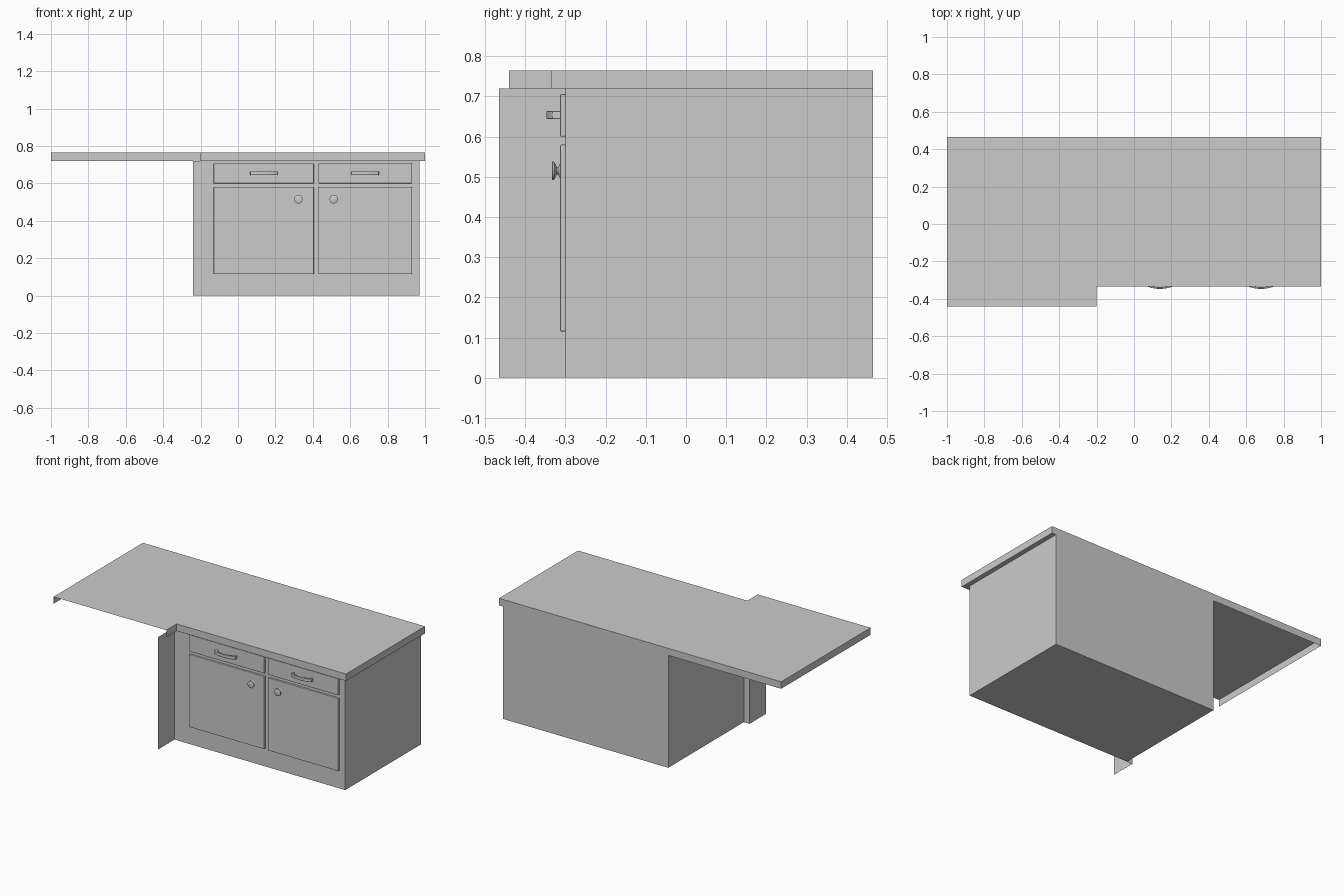
import bpy, bmesh, math

if "Cube" in bpy.data.objects:
    bpy.data.objects.remove(bpy.data.objects["Cube"])


def mesh_object(name, verts, faces, recalc=True):
    me = bpy.data.meshes.new(name)
    me.from_pydata(verts, [], faces)
    ob = bpy.data.objects.new(name, me)
    bpy.context.collection.objects.link(ob)
    if recalc:
        bm = bmesh.new()
        bm.from_mesh(me)
        bmesh.ops.recalc_face_normals(bm, faces=bm.faces)
        bm.to_mesh(me)
        bm.free()
    return ob


SIDES = {"bottom": (0, 3, 2, 1), "top": (4, 5, 6, 7), "front": (0, 1, 5, 4),
         "right": (1, 2, 6, 5), "back": (2, 3, 7, 6), "left": (3, 0, 4, 7)}


def box(name, x0, x1, y0, y1, z0, z1, skip=(), bevel=0):
    verts = [(x, y, z) for z in (z0, z1)
             for x, y in ((x0, y0), (x1, y0), (x1, y1), (x0, y1))]
    ob = mesh_object(name, verts, [f for k, f in SIDES.items() if k not in skip], False)
    if bevel:
        m = ob.modifiers.new("bevel", 'BEVEL')
        m.width = bevel
        m.segments = 2
    return ob


def smooth(ob):
    bpy.ops.object.select_all(action='DESELECT')
    ob.select_set(True)
    bpy.context.view_layer.objects.active = ob
    bpy.ops.object.shade_smooth_by_angle(angle=math.radians(35))


def knob(name, cx, cz):
    # profile of (radius, y) turned around the y axis
    prof = [(0.021, -0.312), (0.015, -0.315), (0.009, -0.319), (0.010, -0.322),
            (0.018, -0.326), (0.023, -0.329), (0.023, -0.332), (0.019, -0.334)]
    n = 24
    verts = [(cx + r * math.cos(2 * math.pi * i / n), y, cz + r * math.sin(2 * math.pi * i / n))
             for r, y in prof for i in range(n)]
    faces = [(j * n + i, j * n + (i + 1) % n, (j + 1) * n + (i + 1) % n, (j + 1) * n + i)
             for j in range(len(prof) - 1) for i in range(n)]
    faces += [tuple(range(n)), tuple(range((len(prof) - 1) * n, len(prof) * n))]
    smooth(mesh_object(name, verts, faces))


def pull(name, cx, cz):
    # bowed bar in plan view, with two feet reaching the drawer face
    n, half, h = 16, 0.073, 0.010
    ts = [-1 + 2 * i / n for i in range(n + 1)]
    outer = [(t * half, -0.332 - 0.015 * (1 - t * t)) for t in ts]
    inner = [(t * (half - 0.014), -0.326 - 0.012 * (1 - t * t)) for t in reversed(ts)]
    plan = ([(-half, -0.312)] + outer + [(half, -0.312), (half - 0.014, -0.312)]
            + inner + [(-half + 0.014, -0.312)])
    k = len(plan)
    verts = [(cx + x, y, cz + z) for z in (-h, h) for x, y in plan]
    faces = [(i, (i + 1) % k, k + (i + 1) % k, k + i) for i in range(k)]
    faces += [tuple(range(k)), tuple(range(k, 2 * k))]
    ob = mesh_object(name, verts, faces)
    m = ob.modifiers.new("bevel", 'BEVEL')
    m.width = 0.002
    m.segments = 2
    m.limit_method = 'ANGLE'
    smooth(ob)


# Cabinet body and the folded sheet beside its front left corner
box("cabinet_body", -0.20, 0.97, -0.30, 0.465, 0, 0.72)
mesh_object("side_panel",
            [(x, y, z) for z in (0, 0.72)
             for x, y in ((-0.20, -0.30), (-0.24, -0.30), (-0.24, -0.465))],
            [(0, 1, 4, 3), (1, 2, 5, 4)])

# Worktop over the cabinet, and the thin open-fronted leaf on the left
box("worktop", -0.20, 1.0, -0.335, 0.465, 0.72, 0.765, skip=("left",))
box("table_leaf", -1.0, -0.20, -0.44, 0.465, 0.72, 0.765, skip=("front", "bottom"))

# Drawer and door fronts with their handles
for side, x0, x1, knob_x, pull_x in (("left", -0.13, 0.405, 0.323, 0.138),
                                     ("right", 0.43, 0.93, 0.512, 0.68)):
    box(side + "_drawer_front", x0, x1, -0.313, -0.299, 0.60, 0.706, bevel=0.003)
    box(side + "_door", x0, x1, -0.313, -0.299, 0.115, 0.58, bevel=0.003)
    knob(side + "_door_knob", knob_x, 0.515)
    pull(side + "_drawer_pull", pull_x, 0.654)
